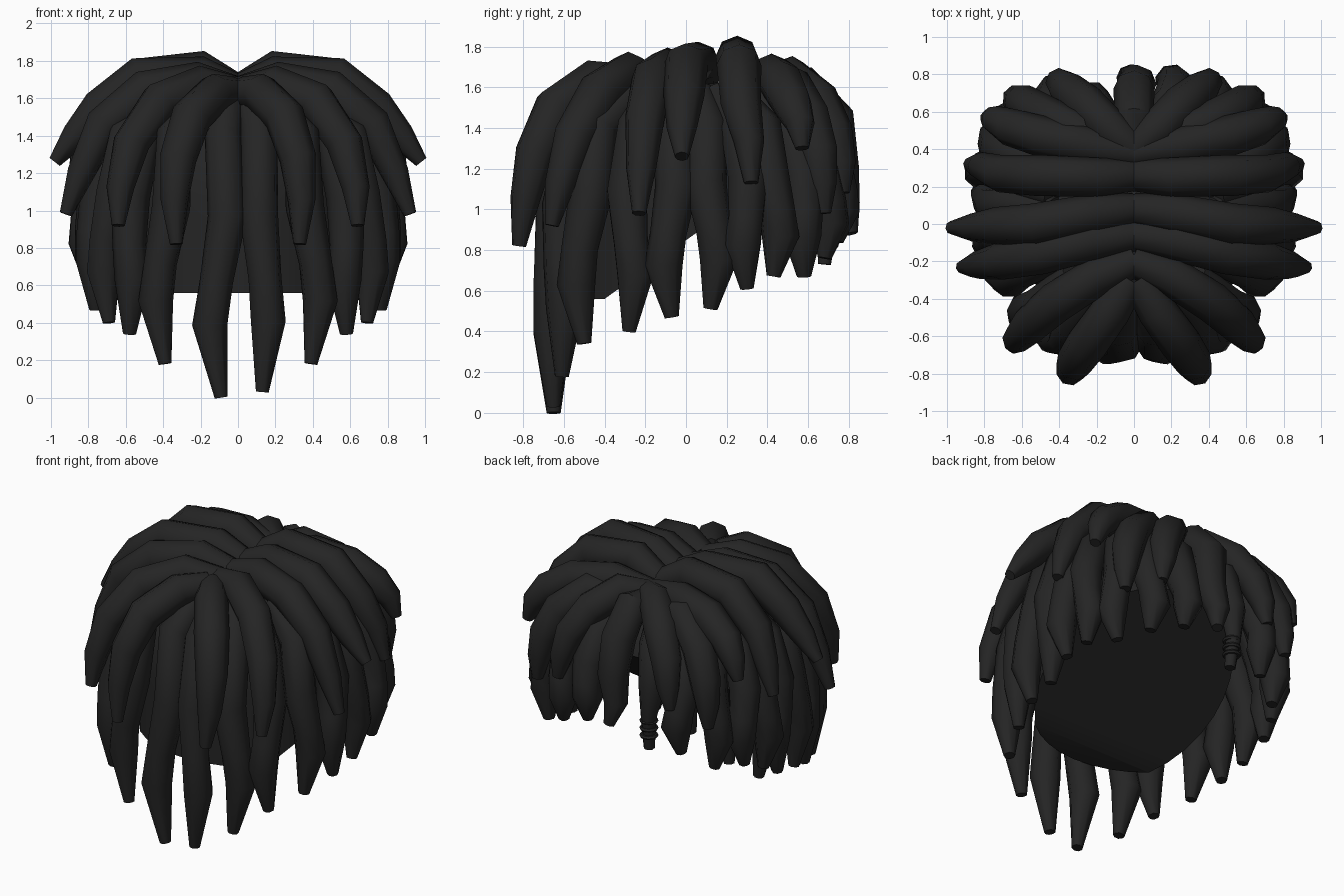
import bpy
import bmesh
from mathutils import Vector

cube = bpy.data.objects.get("Cube")
if cube:
    bpy.data.objects.remove(cube, do_unlink=True)

black = bpy.data.materials.new("soft_black")
black.use_nodes = True
colour = (0.018, 0.018, 0.018, 1)
black.diffuse_color = colour
black.node_tree.nodes["Principled BSDF"].inputs["Base Color"].default_value = colour


def smooth(obj, degrees=50):
    bpy.ops.object.select_all(action="DESELECT")
    obj.select_set(True)
    bpy.context.view_layer.objects.active = obj
    bpy.ops.object.shade_smooth_by_angle(angle=degrees * 0.01745)


def lock(name, points, radii):
    """One tapered strand: a round poly curve turned into a mesh."""
    curve = bpy.data.curves.new(name, "CURVE")
    curve.dimensions = "3D"
    curve.fill_mode = "FULL"
    curve.bevel_depth = 1
    curve.bevel_resolution = 2
    curve.use_fill_caps = True
    spline = curve.splines.new("POLY")
    spline.points.add(len(points) - 1)
    for p, co, r in zip(spline.points, points, radii):
        p.co = (*co, 1)
        p.radius = r
    obj = bpy.data.objects.new(name, curve)
    bpy.context.collection.objects.link(obj)
    bpy.ops.object.select_all(action="DESELECT")
    obj.select_set(True)
    bpy.context.view_layer.objects.active = obj
    bpy.ops.object.convert(target="MESH")
    obj = bpy.context.object
    obj.data.materials.clear()
    obj.data.materials.append(black)
    smooth(obj)
    return obj


def lock_pair(name, points, radii):
    lock(name + "_left", points, radii)
    lock(name + "_right", [(-x, y, z) for x, y, z in points], radii)


# Scalp cap: dome with straight lower walls, closed by a slanted underside
bm = bmesh.new()
bmesh.ops.create_uvsphere(bm, u_segments=32, v_segments=16, radius=1)
for v in bm.verts:
    if v.co.z < -0.01:
        flat = Vector((v.co.x, v.co.y, 0))
        if flat.length > 0.01:
            v.co.xy = flat.normalized().xy
    v.co = (v.co.x * 0.64, v.co.y * 0.57, 1.05 + v.co.z * 0.6)
for point, normal in (((0, 0, 0.56), (0, 0, -1)), ((0, -0.4, 0.56), (0, 0.72, -1))):
    geom = bm.verts[:] + bm.edges[:] + bm.faces[:]
    cut = bmesh.ops.bisect_plane(bm, geom=geom, plane_co=point, plane_no=normal, clear_outer=True)
    rim = [e for e in cut["geom_cut"] if isinstance(e, bmesh.types.BMEdge)]
    bmesh.ops.contextual_create(bm, geom=rim)
bmesh.ops.recalc_face_normals(bm, faces=bm.faces)
mesh = bpy.data.meshes.new("scalp_cap")
bm.to_mesh(mesh)
bm.free()
mesh.materials.append(black)
cap = bpy.data.objects.new("scalp_cap", mesh)
bpy.context.collection.objects.link(cap)
smooth(cap, 40)

# Top locks, parted along the middle and falling to both sides
TOP_RADII = (0.085, 0.105, 0.11, 0.1, 0.075, 0.035)
top_locks = {
    "crown_lock": [(0, .26, 1.64), (.2, .25, 1.75), (.52, .26, 1.71), (.72, .27, 1.52), (.82, .31, 1.33), (.88, .32, 1.13)],
    "middle_lock": [(0, .08, 1.64), (.2, .06, 1.72), (.53, 0, 1.71), (.74, -.01, 1.55), (.87, -.02, 1.4), (.98, -.02, 1.26)],
    "temple_lock": [(0, -.06, 1.63), (.22, -.09, 1.69), (.5, -.16, 1.64), (.72, -.2, 1.46), (.84, -.22, 1.2), (.92, -.23, .98)],
    "brow_lock": [(0, -.2, 1.63), (.2, -.28, 1.67), (.42, -.42, 1.58), (.57, -.55, 1.36), (.63, -.62, 1.12), (.64, -.66, .92)],
    "fringe_lock": [(.02, -.3, 1.63), (.12, -.46, 1.63), (.25, -.64, 1.5), (.32, -.74, 1.28), (.34, -.79, 1.05), (.33, -.82, .82)],
    "rear_side_lock": [(0, .38, 1.62), (.25, .42, 1.66), (.5, .47, 1.62), (.67, .52, 1.52), (.75, .56, 1.42), (.79, .57, 1.3)],
    "rear_corner_lock": [(.1, .42, 1.58), (.35, .52, 1.6), (.52, .6, 1.45), (.6, .65, 1.28), (.63, .67, 1.12), (.64, .68, .98)],
    "rear_lock": [(0, .4, 1.62), (.13, .51, 1.65), (.26, .64, 1.54), (.36, .72, 1.38), (.4, .76, 1.22), (.42, .77, 1.08)],
}
for name, points in top_locks.items():
    lock_pair(name, points, TOP_RADII)

# Centre lock at the back
lock("back_centre_lock",
     [(0, .4, 1.58), (0, .58, 1.6), (0, .72, 1.44), (.02, .75, 1.2), (-.02, .78, 1.02), (.01, .81, .88)], TOP_RADII)

# Hanging locks all round: tip position, then sideways sway
HANG_RADII = (0.08, 0.1, 0.105, 0.09, 0.095, 0.035)


def hanging_path(x, y, tip, sway):
    out = Vector((x, y, 0))
    side = Vector((-y, x, 0)).normalized() * sway
    drop = 1.38 - tip
    path = [out * 0.55, out * 0.87, out * 0.97 - side * 0.5,
            out * 1.02 + side * 0.4, out * 1.02 + side, out]
    heights = (1.56, 1.4, 1.38 - drop * 0.3, 1.38 - drop * 0.55, tip + drop * 0.28, tip)
    return [(p.x, p.y, h) for p, h in zip(path, heights)]


ring = [
    (.39, -.61, .18, .05), (.58, -.5, .34, -.04), (.69, -.28, .4, .04),
    (.76, -.07, .47, -.04), (.77, .12, .51, .04), (.79, .3, .61, -.03),
    (.74, .43, .67, .03), (.62, .58, .67, -.03), (.44, .68, .76, .03),
]
for i, (x, y, tip, sway) in enumerate(ring):
    lock_pair(f"hanging_lock_{i + 1}", hanging_path(x, y, tip, sway), HANG_RADII)

# Long front pair, each with its own sway
lock("front_lock_left", hanging_path(.13, -.65, .03, .03), HANG_RADII)
lock("front_lock_right", hanging_path(-.09, -.65, 0, -.06), HANG_RADII)

# Back pair, the right one wearing a few rings
lock("back_lock_left", hanging_path(.22, .74, .84, .02), HANG_RADII)
ringed = [(-.1, .4, 1.55), (-.2, .62, 1.4), (-.22, .68, 1.15), (-.21, .7, .95), (-.2, .68, .73)]
lock("back_lock_right", ringed, (0.08, 0.1, 0.085, 0.05, 0.035))
for i in range(3):
    bpy.ops.mesh.primitive_torus_add(
        location=(-.205, .69, .92 - i * 0.05), major_segments=12, minor_segments=6,
        major_radius=0.046, minor_radius=0.013)
    bead = bpy.context.object
    bead.name = f"lock_ring_{i + 1}"
    bead.data.materials.append(black)
    smooth(bead)
